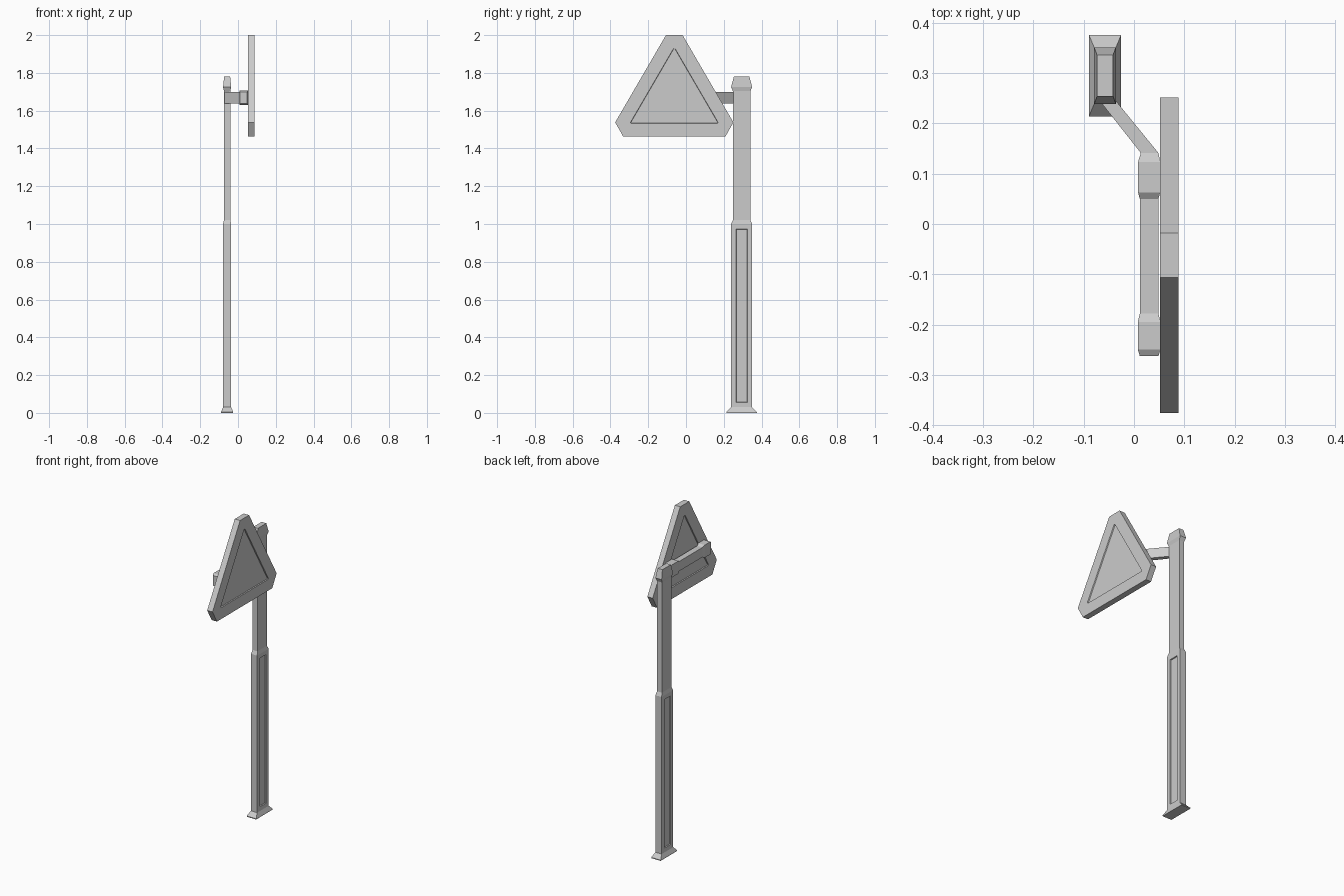
import bpy, bmesh
from mathutils import Vector

if "Cube" in bpy.data.objects:
    bpy.data.objects.remove(bpy.data.objects["Cube"])


def finish(bm, name):
    bmesh.ops.recalc_face_normals(bm, faces=bm.faces[:])
    me = bpy.data.meshes.new(name)
    bm.to_mesh(me)
    bm.free()
    ob = bpy.data.objects.new(name, me)
    bpy.context.collection.objects.link(ob)
    return ob


def loft(rings):
    """Bridge a list of equal-length point rings and cap both ends."""
    bm = bmesh.new()
    vs = [[bm.verts.new(p) for p in r] for r in rings]
    n = len(rings[0])
    for a, b in zip(vs, vs[1:]):
        for i in range(n):
            j = (i + 1) % n
            bm.faces.new((a[i], a[j], b[j], b[i]))
    bm.faces.new(vs[0])
    bm.faces.new(vs[-1])
    bmesh.ops.recalc_face_normals(bm, faces=bm.faces[:])
    return bm


def recess(bm, faces, margin, depth):
    """Flat border, then a shallow sunken panel."""
    bmesh.ops.inset_individual(bm, faces=faces, thickness=margin, use_even_offset=True)
    bmesh.ops.inset_individual(bm, faces=faces, thickness=0.002, depth=-depth,
                               use_even_offset=True)


CORNERS = [(-1, -1), (1, -1), (1, 1), (-1, 1)]

# Post: flared foot, thick lower half, thin upper half, tapered cap
PX, PY = -0.0575, 0.2945
post_profile = [  # z, half x, half y
    (0.0, 0.032, 0.081), (0.005, 0.032, 0.081), (0.03, 0.0215, 0.056),
    (1.0, 0.0215, 0.056), (1.022, 0.0165, 0.046), (1.703, 0.0165, 0.046),
    (1.725, 0.0215, 0.056), (1.78, 0.016, 0.041)]
bm = loft([[(PX + sx * hx, PY + sy * hy, z) for sx, sy in CORNERS]
           for z, hx, hy in post_profile])
sides = [f for f in bm.faces
         if abs(f.normal.x) > 0.99 and 0.4 < f.calc_center_median().z < 0.6]
recess(bm, sides, 0.026, 0.006)
finish(bm, "post")

# Bent arm with two thicker clamp blocks
AZ = 1.669
arm_profile = [  # y, centre x, half x, half z
    (0.252, -0.058, 0.016, 0.030), (0.141, 0.031, 0.0175, 0.030),
    (0.123, 0.030, 0.022, 0.039), (0.063, 0.030, 0.022, 0.039),
    (0.050, 0.030, 0.0185, 0.030), (-0.178, 0.030, 0.0185, 0.030),
    (-0.195, 0.030, 0.0225, 0.039), (-0.249, 0.030, 0.0225, 0.039),
    (-0.262, 0.030, 0.0185, 0.031)]
finish(loft([[(cx + sx * hx, y, AZ + sz * hz) for sx, sz in CORNERS]
             for y, cx, hx, hz in arm_profile]), "arm")

# Triangular sign plate with clipped corners, sunken panel on both faces
SY = -0.062
half = [(0.044, 2.0), (0.313, 1.538), (0.27, 1.462)]
outline = [(SY + y, z) for y, z in half] + [(SY - y, z) for y, z in reversed(half)]
bm = loft([[(x, y, z) for y, z in outline] for x in (0.052, 0.0885)])
recess(bm, [f for f in bm.faces if abs(f.normal.x) > 0.99], 0.07, 0.006)
finish(bm, "sign_plate")
